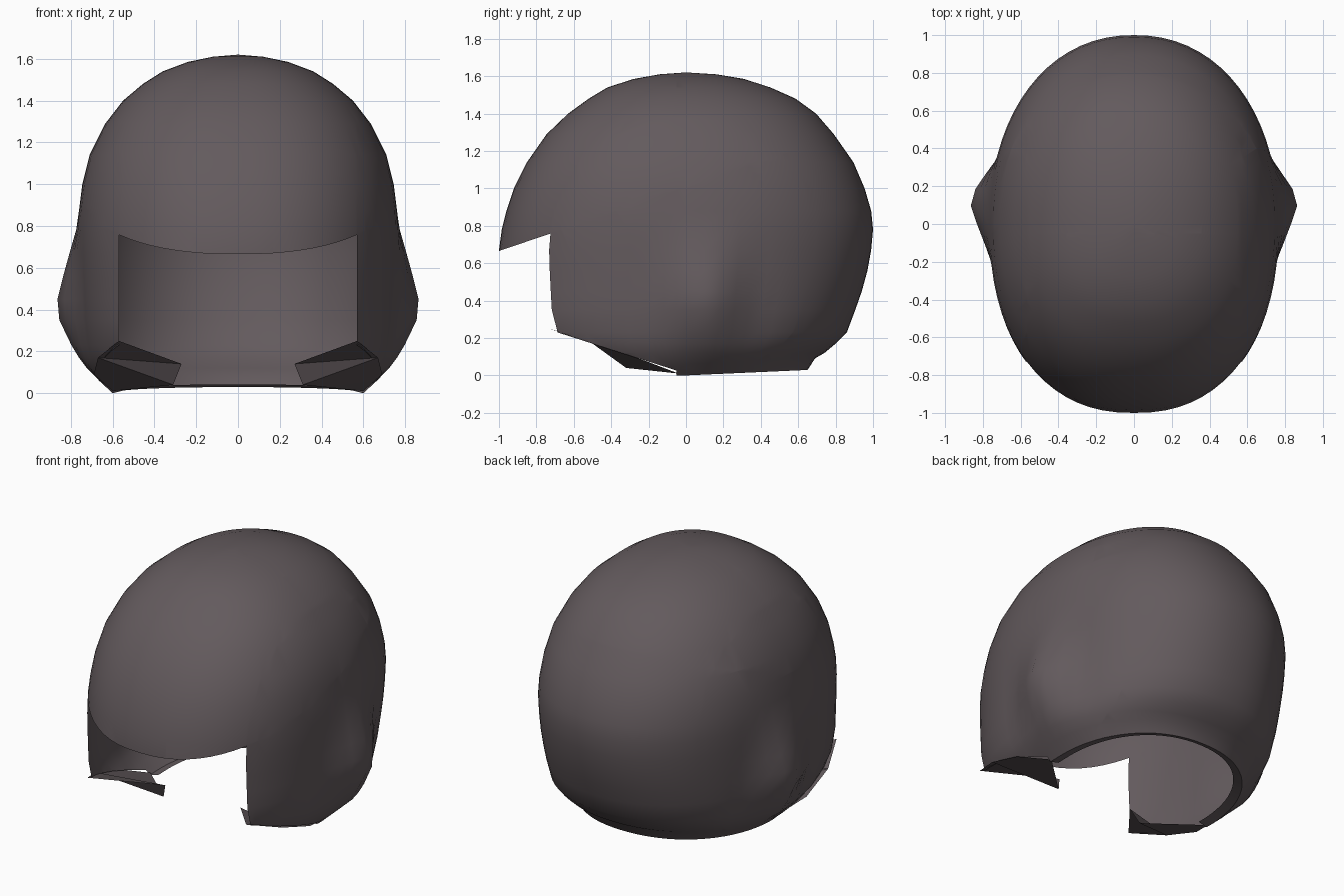
import bpy, bmesh, math
from mathutils import Vector

if "Cube" in bpy.data.objects:
    bpy.data.objects.remove(bpy.data.objects["Cube"])

shell_grey = bpy.data.materials.new("dark warm grey")
shell_grey.diffuse_color = (0.125, 0.103, 0.110, 1)
shell_grey.use_nodes = True
shell_grey.node_tree.nodes["Principled BSDF"].inputs["Base Color"].default_value = shell_grey.diffuse_color

# Horizontal sections of the shell: height, half width, front depth, back depth
RINGS = [
    (0.015, 0.54, 0.60, 0.61), (0.00, 0.60, 0.66, 0.65), (0.06, 0.66, 0.76, 0.69),
    (0.12, 0.70, 0.86, 0.74), (0.17, 0.72, 0.93, 0.80), (0.23, 0.735, 0.98, 0.86),
    (0.35, 0.75, 1.00, 0.905), (0.45, 0.755, 1.00, 0.94), (0.56, 0.76, 1.00, 0.97),
    (0.67, 0.763, 1.00, 0.99), (0.78, 0.765, 0.985, 1.00), (0.88, 0.76, 0.96, 0.99),
    (1.00, 0.745, 0.92, 0.955), (1.14, 0.71, 0.85, 0.895), (1.29, 0.635, 0.745, 0.79),
    (1.40, 0.55, 0.63, 0.695), (1.48, 0.455, 0.52, 0.585), (1.54, 0.36, 0.42, 0.45),
    (1.585, 0.24, 0.28, 0.31), (1.61, 0.12, 0.14, 0.16)]
N = 72


def falloff(v, centre, low, high):
    d = v - centre
    return max(0.0, 1 - (d / high if d > 0 else -d / low))


def section_point(z, w, f, b, a):
    """Rounded oval section, with the ear bulges pushed outwards."""
    c, s = math.cos(a), math.sin(a)
    n, depth = (2.3, f) if s < 0 else (2.15, b)
    x = math.copysign(w * abs(c) ** (2 / n), c)
    y = math.copysign(depth * abs(s) ** (2 / n), s)
    bulge = 0.14 * falloff(y, 0.13, 0.34, 0.24) * falloff(z, 0.40, 0.36, 0.42)
    x += math.copysign(bulge, c) if abs(c) > 0.01 else 0
    if z < 0.1:
        z += 0.045 * max(y, 0)
    return (x, y, z)


def finish(bm, name):
    mesh = bpy.data.meshes.new(name)
    bm.to_mesh(mesh)
    bm.free()
    mesh.materials.append(shell_grey)
    ob = bpy.data.objects.new(name, mesh)
    bpy.context.collection.objects.link(ob)
    bpy.ops.object.select_all(action='DESELECT')
    ob.select_set(True)
    bpy.context.view_layer.objects.active = ob
    bpy.ops.object.shade_smooth_by_angle(angle=math.radians(40))
    return ob


# Helmet shell: lofted dome
bm = bmesh.new()
loops = [[bm.verts.new(section_point(*r, 2 * math.pi * i / N)) for i in range(N)] for r in RINGS]
for lo, hi in zip(loops, loops[1:]):
    for i in range(N):
        j = (i + 1) % N
        bm.faces.new((lo[i], lo[j], hi[j], hi[i]))
crown = bm.verts.new((0, 0, 1.62))
for i in range(N):
    bm.faces.new((loops[-1][i], loops[-1][(i + 1) % N], crown))

# Face opening and slanted cheek bottoms, cut cleanly along planes
EDGE = 0.57
BROW = (Vector((0, -1, 0.665)), Vector((0, -0.34, 1)))
CHEEK = (Vector((0, -0.75, 0.25)), Vector((0, 0.32, 1)))
for co, no in (BROW, CHEEK, (Vector((EDGE, 0, 0)), Vector((1, 0, 0))),
               (Vector((-EDGE, 0, 0)), Vector((1, 0, 0))), (Vector((0, -0.05, 0)), Vector((0, 1, 0)))):
    bmesh.ops.bisect_plane(bm, geom=bm.verts[:] + bm.edges[:] + bm.faces[:],
                           dist=1e-5, plane_co=co, plane_no=no)
doomed = []
for f in bm.faces:
    c = f.calc_center_median()
    if c.y > -0.05:
        continue
    below_brow = (c - BROW[0]).dot(BROW[1]) < 0
    below_cheek = (c - CHEEK[0]).dot(CHEEK[1]) < 0
    if below_cheek or (below_brow and abs(c.x) < EDGE and c.y < -0.3):
        doomed.append(f)
bmesh.ops.delete(bm, geom=doomed, context='FACES')
finish(bm, "helmet_shell")

# Cheek flaps folded inwards under each side
for side, name in ((1, "right_cheek_flap"), (-1, "left_cheek_flap")):
    bm = bmesh.new()
    pts = [(0.57, -0.73, 0.25), (0.27, -0.36, 0.14), (0.31, -0.32, 0.04),
           (0.60, -0.04, 0.01), (0.69, -0.25, 0.09), (0.67, -0.50, 0.17)]
    v = [bm.verts.new((side * x, y, z)) for x, y, z in pts]
    for tri in ((0, 1, 5), (1, 2, 5), (2, 4, 5), (2, 3, 4)):
        bm.faces.new([v[k] for k in (tri if side > 0 else tri[::-1])])
    bmesh.ops.recalc_face_normals(bm, faces=bm.faces[:])
    finish(bm, name)
